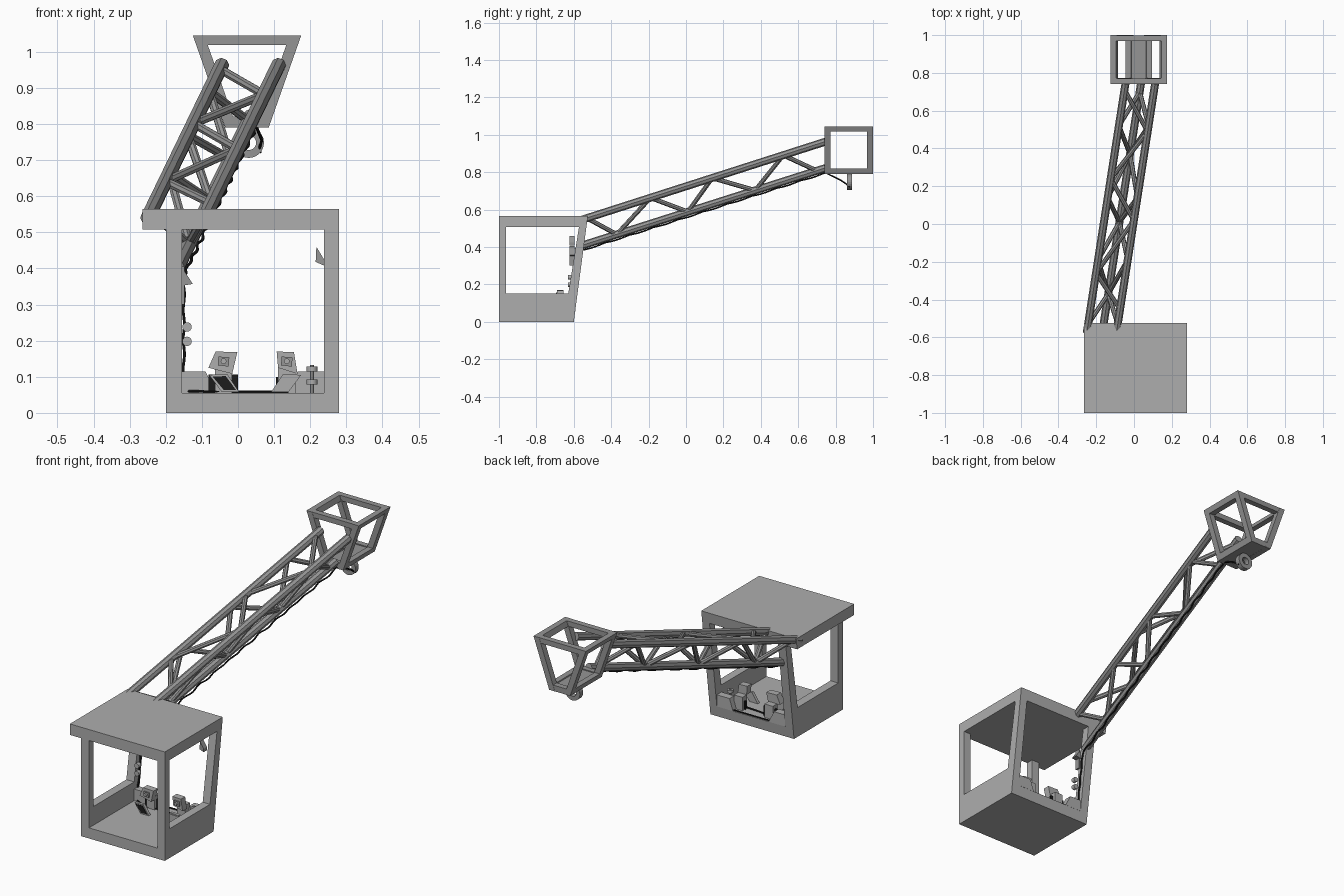
import bpy, bmesh, math
from mathutils import Vector

if "Cube" in bpy.data.objects:
    bpy.data.objects.remove(bpy.data.objects["Cube"])


def material(name, v):
    m = bpy.data.materials.new(name)
    m.diffuse_color = (v, v, v, 1)
    m.use_nodes = True
    m.node_tree.nodes["Principled BSDF"].inputs["Base Color"].default_value = m.diffuse_color
    return m


CAB = material("cab grey", 0.42)
STEEL = material("steel grey", 0.30)
BLACK = material("rubber black", 0.012)


def finish(name, bm, mat, smooth=False):
    bmesh.ops.recalc_face_normals(bm, faces=bm.faces)
    me = bpy.data.meshes.new(name)
    bm.to_mesh(me)
    bm.free()
    me.materials.append(mat)
    for p in me.polygons:
        p.use_smooth = smooth and len(p.vertices) == 4
    ob = bpy.data.objects.new(name, me)
    bpy.context.collection.objects.link(ob)
    return ob


def prism(name, pts, axis, a, b, mat=CAB):
    """Extrude a flat outline along x (points are y,z) or y (points are x,z)."""
    bm = bmesh.new()
    place = (lambda p, t: (t, p[0], p[1])) if axis == 'x' else (lambda p, t: (p[0], t, p[1]))
    lo, hi = [[bm.verts.new(place(p, t)) for p in pts] for t in (a, b)]
    bm.faces.new(lo)
    bm.faces.new(hi[::-1])
    for i in range(len(pts)):
        j = (i + 1) % len(pts)
        bm.faces.new((lo[i], lo[j], hi[j], hi[i]))
    return finish(name, bm, mat)


def box(name, x0, x1, y0, y1, z0, z1, mat=CAB):
    return prism(name, [(y0, z0), (y1, z0), (y1, z1), (y0, z1)], 'x', x0, x1, mat)


def rod(name, p, q, r, mat=STEEL, sides=8):
    p, q = Vector(p), Vector(q)
    d = q - p
    bm = bmesh.new()
    bmesh.ops.create_cone(bm, cap_ends=True, segments=sides, radius1=r, radius2=r, depth=d.length)
    bm.transform(d.to_track_quat('Z', 'Y').to_matrix().to_4x4())
    bmesh.ops.translate(bm, verts=bm.verts, vec=(p + q) / 2)
    return finish(name, bm, mat, sides > 8)


def cable(name, pts, r):
    cu = bpy.data.curves.new(name, 'CURVE')
    cu.dimensions = '3D'
    cu.bevel_depth = r
    cu.bevel_resolution = 1
    cu.use_fill_caps = True
    s = cu.splines.new('POLY')
    s.points.add(len(pts) - 1)
    for sp, p in zip(s.points, pts):
        sp.co = (*p, 1)
    tmp = bpy.data.objects.new(name, cu)
    bm = bmesh.new()
    bpy.context.collection.objects.link(tmp)
    bpy.context.view_layer.update()
    me = tmp.to_mesh()
    bm.from_mesh(me)
    tmp.to_mesh_clear()
    bpy.data.objects.remove(tmp)
    return finish(name, bm, BLACK)


def back(z):
    return -0.6 + 0.133 * z


# Cab shell: floor, roof, and the two open side frames
prism("cab_floor", [(-1, 0), (back(0), 0), (back(.055), .055), (-1, .055)], 'x', -.2, .28)
prism("cab_roof", [(-1, .508), (back(.508), .508), (back(.565), .565), (-1, .565)], 'x', -.265, .28)
for side, x0, x1 in (("left", -.2, -.155), ("right", .238, .28)):
    box(side + "_front_post", x0, x1, -1, -.962, .055, .508)
    prism(side + "_side_panel", [(-.962, .055), (-.635, .055), (-.62, .152), (-.962, .152)], 'x', x0, x1)
    prism(side + "_rear_post", [(-.645, .055), (back(.055), .055), (back(.508), .508), (-.572, .508)],
          'x', x0, x1)
# Low rear wall with a sloped notch
prism("rear_wall_left", [(-.155, .055), (-.06, .055), (-.09, .115), (-.155, .115)], 'y', -.63, -.592)
prism("rear_wall_right", [(.145, .055), (.238, .055), (.238, .115), (.165, .115)], 'y', -.63, -.592)
box("floor_mat_edge", -.08, .16, -.605, -.597, .054, .059, BLACK)

# Control pedestals, tilted screens and treadled pedals
for side, cx, s in (("left", -.04, 1), ("right", .135, -1)):
    box(side + "_pedestal", cx - .024, cx + .024, -.66, -.62, .055, .125)
    w = .036 if s > 0 else .03
    lean = .006 * s
    prism(side + "_console", [(cx - w - lean, .125), (cx + w - lean - .006, .108),
                              (cx + w + lean - .004, .168), (cx - w + lean + .008, .17)],
          'y', -.69, -.655, CAB)
    prism(side + "_console_screen", [(cx - .016, .132), (cx + .014, .128), (cx + .016, .154), (cx - .014, .156)],
          'y', -.696, -.689, STEEL)
    rod(side + "_console_knob", (cx, -.706, .143), (cx, -.694, .143), .008, CAB, 12)
    prism(side + "_pedal", [(cx - .04 * s, .105), (cx - .005 * s, .058), (cx + .043 * s, .058), (cx + .01 * s, .108)],
          'y', -.735, -.72, CAB)
    prism(side + "_pedal_tread", [(cx - .03 * s, .1), (cx, .064), (cx + .034 * s, .064), (cx + .006 * s, .102)],
          'y', -.738, -.734, BLACK if s > 0 else CAB)
box("left_pedestal_skirt", -.082, .0, -.645, -.635, .056, .106, BLACK)
box("right_pedestal_skirt", .105, .155, -.645, -.635, .056, .1, BLACK)
for z in (.085, .12):
    rod("side_dial", (.205, -.655, z - .006), (.205, -.655, z + .008), .015, CAB, 12)
rod("dial_stem", (.205, -.655, .055), (.205, -.655, .132), .006, CAB)

# Wall fittings
prism("left_wall_lamp", [(-.155, .352), (-.125, .357), (-.15, .395)], 'y', -.622, -.59, STEEL)
prism("right_wall_lamp", [(.238, .408), (.215, .418), (.217, .46), (.238, .425)], 'y', -.622, -.595, STEEL)
box("left_junction_box", -.158, -.148, -.622, -.596, .3, .405, STEEL)
for z in (.198, .238):
    rod("wall_button", (-.141, -.63, z), (-.141, -.61, z), .013, CAB, 16)

# Triangular lattice boom: two upper chords and one lower chord
Y0, Y1 = -.575, .745
ENDS = {"upper_left": ((-.25, .54), (-.045, .963)),
        "upper_right": ((-.093, .54), (.112, .963)),
        "lower": ((-.168, .402), (.037, .822))}


def chord(key, y):
    (xa, za), (xb, zb) = ENDS[key]
    t = (y - Y0) / (Y1 - Y0)
    return Vector((xa + (xb - xa) * t, y, za + (zb - za) * t))


for key in ENDS:
    rod(key + "_chord", chord(key, Y0), chord(key, Y1), .021)


def lacing(name, a, b, ys):
    for i in range(len(ys) - 1):
        k = (a, b) if i % 2 == 0 else (b, a)
        rod(name, chord(k[0], ys[i]), chord(k[1], ys[i + 1]), .0125)


lacing("top_lacing", "upper_right", "upper_left", [-.45, -.26, .02, .24, .49, .71])
for side in ("left", "right"):
    lacing(side + "_lacing", "upper_" + side, "lower", [-.53, -.37, -.19, .01, .14, .37, .52, .7])
rod("base_cross_bar", chord("upper_left", -.54), chord("upper_right", -.54), .0125)

# Boom head: tapered open frame of square beams
ZT, ZB, CX = 1.045, .79, .025


def half_width(z):
    return .06 + .09 * (z - ZB) / (ZT - ZB)


for end, y0, y1 in (("near", .74, .772), ("far", .968, 1.0)):
    for s in (-1, 1):
        o = [half_width(ZB), half_width(ZT)]
        prism(end + "_head_post", [(CX + s * o[0], ZB), (CX + s * o[1], ZT),
                                   (CX + s * (o[1] - .032), ZT), (CX + s * (o[0] - .032), ZB)],
              'y', y0, y1, STEEL)
    for z0, z1 in ((ZB, ZB + .03), (ZT - .027, ZT)):
        a, b = half_width(z0) - .005, half_width(z1) - .005
        prism(end + "_head_cross_beam", [(CX - a, z0), (CX + a, z0), (CX + b, z1), (CX - b, z1)],
              'y', y0 + .001, y1 - .001, STEEL)
for s in (-1, 1):
    for z0, z1 in ((ZB, ZB + .03), (ZT - .027, ZT)):
        a, b = half_width(z0), half_width(z1)
        prism("head_side_beam", [(CX + s * a, z0), (CX + s * b, z1),
                                 (CX + s * (b - .03), z1), (CX + s * (a - .03), z0)], 'y', .77, .97, STEEL)
box("head_bottom_plate", CX - .05, CX + .05, .77, .97, ZB + .001, ZB + .025, STEEL)

# Lifting eye under the head
bm = bmesh.new()
rings = []
N = 24
for i in range(N):
    a = 2 * math.pi * i / N
    rings.append([bm.verts.new((.03 + r * math.cos(a), y, .748 + r * math.sin(a)))
                  for r, y in ((.042, .86), (.042, .887), (.02, .887), (.02, .86))])
for i in range(N):
    p, q = rings[i], rings[(i + 1) % N]
    for k in range(4):
        bm.faces.new((p[k], q[k], q[(k + 1) % 4], p[(k + 1) % 4]))
finish("lifting_eye", bm, STEEL)

# Sagging power cable: up the cab post, along the lower chord, to the eye
pts = [Vector((-.15 + .002 * math.sin(i * 1.3), back(.06 + .017 * i) - .02, .06 + .017 * i)) for i in range(19)]
for i in range(91):
    y = -.565 + 1.31 * i / 90
    p = chord("lower", y)
    pts.append(p + Vector((.014 + .004 * math.sin(i * .9), 0, -.024 - .005 * abs(math.sin(i * .35)))))
pts += [Vector(p) for p in ((.058, .79, .775), (.066, .83, .755), (.06, .86, .735), (.062, .875, .722))]
cable("power_cable", pts, .0042)
cable("floor_cable", [(-.15, -.62, .06), (-.08, -.66, .059), (.0, -.65, .059), (.14, -.66, .059)], .004)
